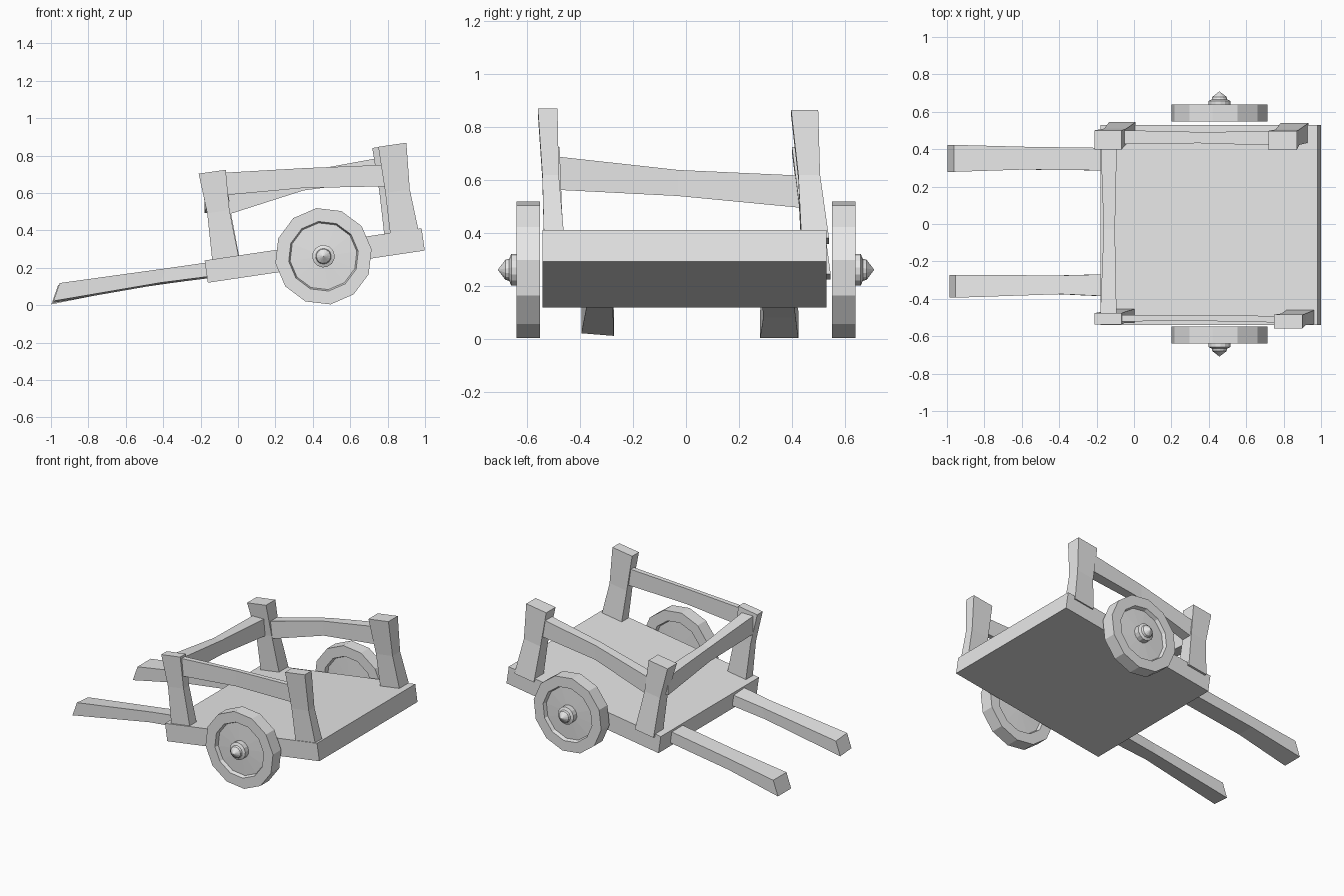
import bpy, bmesh, math
from mathutils import Vector

cube = bpy.data.objects.get("Cube")
if cube:
    bpy.data.objects.remove(cube, do_unlink=True)

wood = bpy.data.materials.new("plain_grey")
wood.use_nodes = True
GREY = (0.8, 0.8, 0.8, 1)
wood.diffuse_color = GREY
wood.node_tree.nodes["Principled BSDF"].inputs["Base Color"].default_value = GREY

TILT = math.radians(8.3)
ALONG = Vector((math.cos(TILT), 0, math.sin(TILT)))
UP = Vector((-math.sin(TILT), 0, math.cos(TILT)))
X, Y, Z = Vector((1, 0, 0)), Vector((0, 1, 0)), Vector((0, 0, 1))


def finish(name, bm):
    bmesh.ops.recalc_face_normals(bm, faces=bm.faces)
    mesh = bpy.data.meshes.new(name)
    bm.to_mesh(mesh)
    bm.free()
    mesh.materials.append(wood)
    obj = bpy.data.objects.new(name, mesh)
    bpy.context.collection.objects.link(obj)
    return obj


def beam(name, u, v, sections):
    """Four-sided timber lofted through (centre, half width, half height) sections."""
    bm = bmesh.new()
    rings = []
    for centre, a, b in sections:
        c = Vector(centre)
        rings.append([bm.verts.new(c + u * a * i + v * b * j)
                      for i, j in ((-1, -1), (1, -1), (1, 1), (-1, 1))])
    for r, s in zip(rings, rings[1:]):
        for i in range(4):
            k = (i + 1) % 4
            bm.faces.new((r[i], r[k], s[k], s[i]))
    bm.faces.new(rings[0])
    bm.faces.new(rings[-1])
    return finish(name, bm)


def turned(name, centre, side, profile, sides):
    """Solid turned about the y axis from (radius, outward offset) points."""
    bm = bmesh.new()
    c = Vector(centre)
    rings = []
    for r, off in profile:
        if r == 0:
            rings.append([bm.verts.new(c + Y * off * side)])
            continue
        ring = []
        for i in range(sides):
            a = math.tau * i / sides + TILT
            ring.append(bm.verts.new(c + Vector((r * math.cos(a), off * side, r * math.sin(a)))))
        rings.append(ring)
    for p, q in zip(rings, rings[1:]):
        for i in range(sides):
            k = (i + 1) % sides
            corners = [p[i % len(p)], p[k % len(p)], q[k % len(q)], q[i % len(q)]]
            bm.faces.new(list(dict.fromkeys(corners)))
    return finish(name, bm)


# Sloping deck in two boards
for name, y0, y1 in (("deck_wide_board", -0.54, 0.168), ("deck_narrow_board", 0.168, 0.53)):
    mid, half = (y0 + y1) / 2, (y1 - y0) / 2
    beam(name, Y, UP, [((-0.17, mid, 0.18), half, 0.06),
                       ((0.99, mid, 0.352), half, 0.06)])

# Wheels with dished faces, and stepped pointed hubs
WHEEL = [(0, -0.025), (0.18, -0.02), (0.188, -0.045), (0.26, -0.045),
         (0.26, 0.045), (0.188, 0.045), (0.18, 0.02), (0, 0.028)]
HUB = [(0, 0), (0.058, 0.01), (0.06, 0.064), (0.042, 0.072), (0.038, 0.086), (0, 0.115)]
for label, side in (("right", -1), ("left", 1)):
    centre = (0.457, side * 0.594, 0.262)
    turned(label + "_wheel", centre, side, WHEEL, 12)
    turned(label + "_hub", centre, side, HUB, 14)

# Waisted corner posts, each leaning a little differently
beam("front_handle_post", ALONG, Y, [((-0.065, -0.492, 0.235), 0.072, 0.038),
                                     ((-0.105, -0.498, 0.5), 0.06, 0.03),
                                     ((-0.138, -0.506, 0.714), 0.073, 0.03)])
beam("back_handle_post", ALONG, Y, [((-0.062, 0.493, 0.235), 0.072, 0.052),
                                    ((-0.1, 0.468, 0.5), 0.06, 0.042),
                                    ((-0.138, 0.45, 0.714), 0.073, 0.051)])
beam("front_tail_post", ALONG, Y, [((0.892, -0.497, 0.375), 0.077, 0.038),
                                   ((0.853, -0.51, 0.61), 0.066, 0.031),
                                   ((0.825, -0.521, 0.858), 0.076, 0.037)])
beam("back_tail_post", ALONG, Y, [((0.858, 0.487, 0.37), 0.075, 0.052),
                                  ((0.82, 0.464, 0.61), 0.064, 0.041),
                                  ((0.794, 0.447, 0.852), 0.077, 0.051)])

# Side rails and the rail across the handle end
beam("front_rail", Y, Z, [((-0.12, -0.503, 0.645), 0.018, 0.061),
                          ((0.35, -0.503, 0.68), 0.015, 0.053),
                          ((0.84, -0.51, 0.695), 0.018, 0.058)])
beam("back_rail", Y, Z, [((-0.09, 0.465, 0.535), 0.037, 0.062),
                         ((0.35, 0.462, 0.664), 0.03, 0.05),
                         ((0.82, 0.457, 0.738), 0.039, 0.062)])
beam("cross_rail", X, Z, [((-0.137, -0.5, 0.627), 0.044, 0.063),
                          ((-0.132, -0.03, 0.589), 0.03, 0.049),
                          ((-0.135, 0.45, 0.555), 0.044, 0.061)])

# Pull handles
LEAN = Vector((0.35, 0, 1))
beam("front_handle", Vector((0, 1, -0.08)), LEAN, [((-0.97, -0.333, 0.066), 0.061, 0.048),
                                                   ((-0.4, -0.325, 0.155), 0.05, 0.038),
                                                   ((-0.12, -0.328, 0.192), 0.06, 0.04)])
beam("back_handle", Y, LEAN, [((-0.98, 0.351, 0.056), 0.072, 0.051),
                              ((-0.6, 0.352, 0.123), 0.061, 0.041),
                              ((-0.12, 0.346, 0.192), 0.06, 0.042)])
